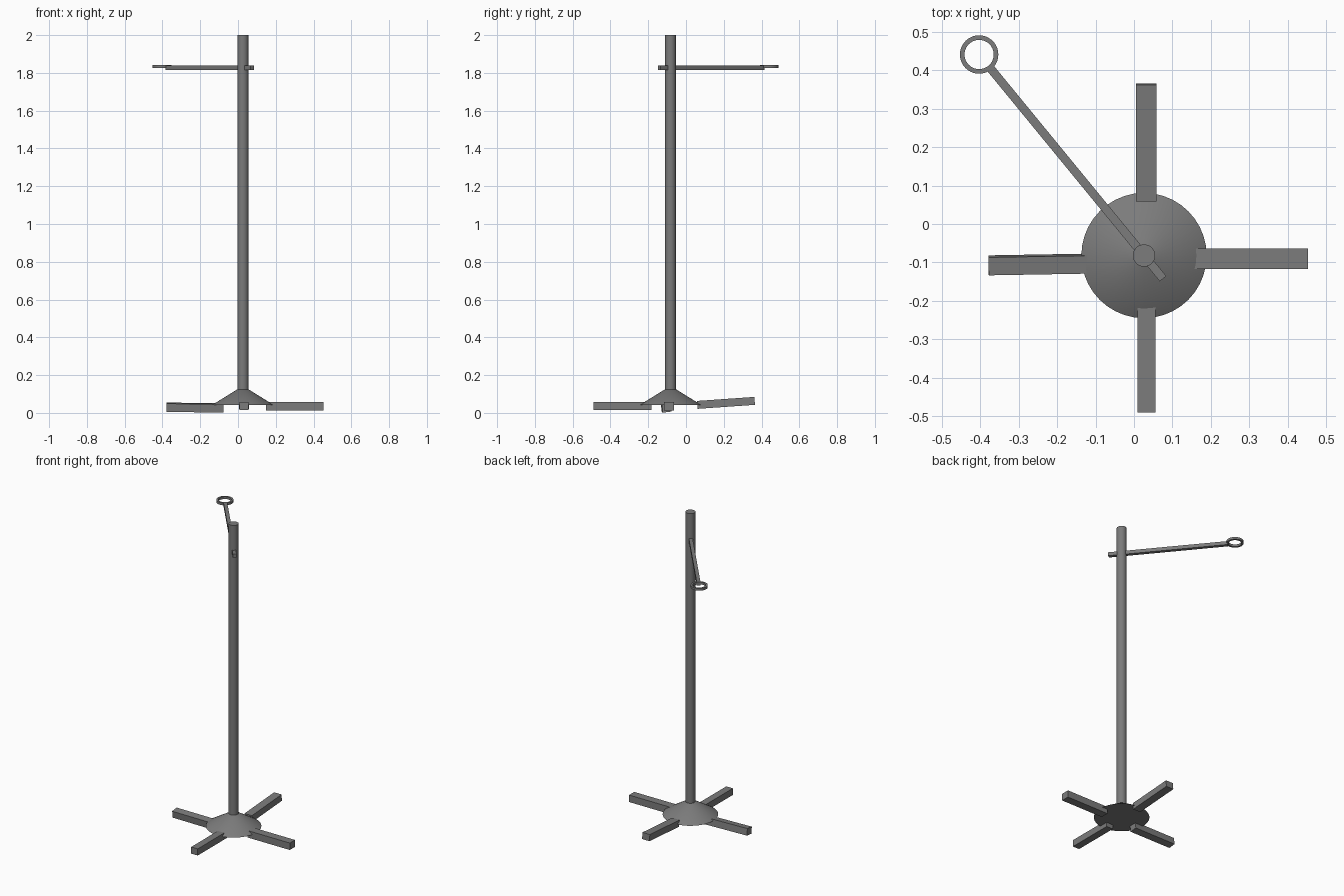
import bpy, bmesh
from math import radians, atan2, degrees, pi
from mathutils import Vector

if "Cube" in bpy.data.objects:
    bpy.data.objects.remove(bpy.data.objects["Cube"])

CX, CY = 0.026, -0.082   # axis of the post

dark = bpy.data.materials.new("dark_grey")
dark.diffuse_color = (0.2, 0.2, 0.2, 1)
dark.use_nodes = True
dark.node_tree.nodes["Principled BSDF"].inputs["Base Color"].default_value = dark.diffuse_color


def smooth(obj):
    bpy.ops.object.select_all(action='DESELECT')
    obj.select_set(True)
    bpy.context.view_layer.objects.active = obj
    bpy.ops.object.shade_smooth_by_angle(angle=radians(35))


def cone(name, r1, r2, z1, z2, sides=40):
    bpy.ops.mesh.primitive_cone_add(vertices=sides, radius1=r1, radius2=r2, depth=z2 - z1,
                                    location=(CX, CY, (z1 + z2) / 2))
    obj = bpy.context.object
    obj.name = name
    obj.data.materials.append(dark)
    smooth(obj)


def bar(name, size, loc, rot=(0, 0, 0)):
    bpy.ops.mesh.primitive_cube_add(size=1, location=loc, rotation=[radians(a) for a in rot])
    obj = bpy.context.object
    obj.name = name
    obj.scale = size
    bpy.ops.object.transform_apply(location=False, rotation=False, scale=True)
    obj.data.materials.append(dark)


def ring(name, loc, r_in, r_out, h, sides=40):
    # square section spun round the vertical axis
    bm = bmesh.new()
    section = [(r_in, -h / 2), (r_out, -h / 2), (r_out, h / 2), (r_in, h / 2)]
    vs = [bm.verts.new((r, 0, z)) for r, z in section]
    es = [bm.edges.new((vs[i], vs[(i + 1) % 4])) for i in range(4)]
    bmesh.ops.spin(bm, geom=vs + es, cent=(0, 0, 0), axis=(0, 0, 1), angle=2 * pi, steps=sides)
    bmesh.ops.remove_doubles(bm, verts=bm.verts, dist=1e-5)
    bmesh.ops.recalc_face_normals(bm, faces=bm.faces)
    mesh = bpy.data.meshes.new(name)
    bm.to_mesh(mesh)
    bm.free()
    mesh.materials.append(dark)
    obj = bpy.data.objects.new(name, mesh)
    obj.location = loc
    bpy.context.collection.objects.link(obj)
    smooth(obj)


# post and conical foot
cone("post", 0.029, 0.029, 0.11, 2.0, 32)
cone("base_cone", 0.163, 0.029, 0.042, 0.125)

# four feet, two of them knocked slightly askew
bar("front_foot", (0.047, 0.308, 0.043), (0.032, -0.337, 0.036))
bar("right_foot", (0.303, 0.053, 0.045), (0.301, -0.090, 0.036))
bar("back_foot", (0.053, 0.304, 0.042), (0.032, 0.212, 0.053), (4, 0, 0))
bar("left_foot", (0.301, 0.047, 0.044), (-0.228, -0.105, 0.028), (7, 0.8, 1))

# arm pushed through the post, carrying a ring at its end
axis = Vector((CX, CY, 1.828))
tip = Vector((-0.403, 0.441, 1.828))
d = (tip - axis).normalized()
start, end = axis - d * 0.078, tip - d * 0.043
bar("arm", ((end - start).length, 0.022, 0.023), (start + end) / 2,
    (0, 0, degrees(atan2(d.y, d.x))))
ring("arm_ring", (tip.x, tip.y, 1.833), 0.038, 0.050, 0.015)
